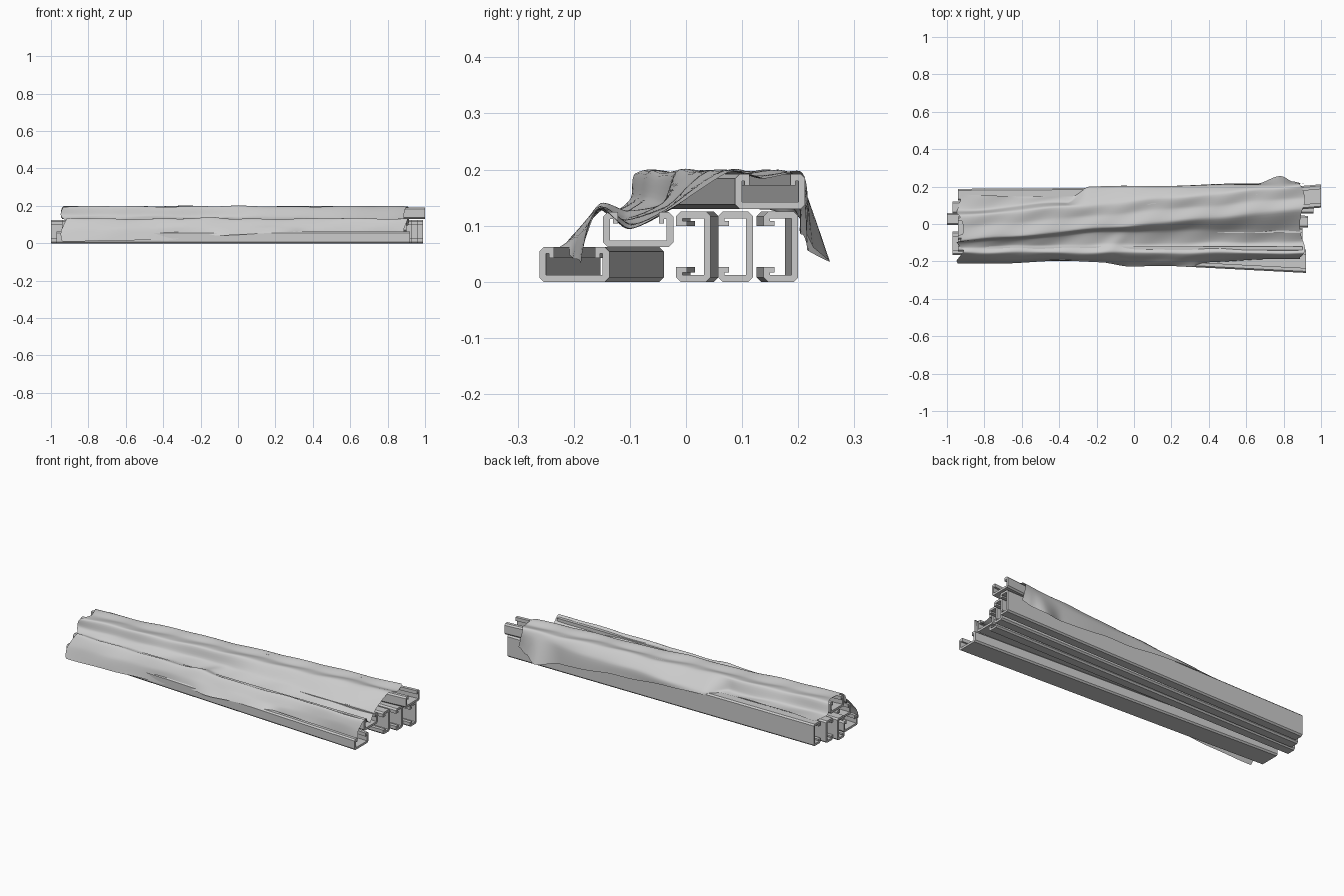
import bpy, math
from mathutils import Vector

if "Cube" in bpy.data.objects:
    bpy.data.objects.remove(bpy.data.objects["Cube"])


def material(name, value):
    m = bpy.data.materials.new(name)
    m.use_nodes = True
    colour = (value, value, value, 1)
    m.diffuse_color = colour
    m.node_tree.nodes["Principled BSDF"].inputs["Base Color"].default_value = colour
    return m


STEEL = material("steel grey", 0.6)
CLOTH = material("cloth grey", 0.6)


def mesh_object(name, verts, faces, mat):
    me = bpy.data.meshes.new(name)
    me.from_pydata(verts, [], faces)
    me.materials.append(mat)
    ob = bpy.data.objects.new(name, me)
    bpy.context.collection.objects.link(ob)
    return ob


# Lipped channel section: half outline, opening upwards
W, D, T, C = 0.0625, 0.062, 0.012, 0.008
LIP, HOOK = 0.026, 0.016
half = [(W - C, 0), (W, C), (W, D - C), (W - C, D), (W - LIP, D),
        (W - LIP, D - HOOK - 0.004), (W - LIP + 0.009, D - HOOK - 0.004),
        (W - LIP + 0.009, D - T), (W - T, D - T), (W - T, T)]
section = half + [(-u, v) for u, v in reversed(half)]


def channel(name, x0, x1, y0, y1, z, sideways=False):
    """Channel running from (x0, y0) to (x1, y1); y is the section centre."""
    verts = []
    for x, y in ((x0, y0), (x1, y1)):
        for u, v in section:
            if sideways:
                verts.append((x, y + D / 2 - v, z + W + u))
            else:
                verts.append((x, y + u, z + v))
    n = len(section)
    faces = [(i, (i + 1) % n, n + (i + 1) % n, n + i) for i in range(n)]
    faces += [tuple(range(n)), tuple(range(n, 2 * n))]
    ob = mesh_object(name, verts, faces, STEEL)
    # consistent outward normals
    import bmesh
    bm = bmesh.new()
    bm.from_mesh(ob.data)
    bmesh.ops.recalc_face_normals(bm, faces=bm.faces)
    bm.to_mesh(ob.data)
    bm.free()


channel("front_lower_channel", -0.97, 0.92, -0.102, -0.199, 0)
channel("front_upper_channel", -0.94, 0.90, -0.085, -0.085, 0.062)
channel("inner_side_channel", -1.0, 0.93, 0.027, 0.013, 0, True)
channel("middle_side_channel", -0.97, 0.96, 0.088, 0.088, 0, True)
channel("rear_side_channel", -0.94, 0.99, 0.157, 0.169, 0, True)
channel("top_channel", -0.94, 1.0, -0.022, 0.150, 0.130)


# Draped sheet: guide lines along x, each a list of (x, y, z)
guides = [
    [(-.93, -.215, .012), (-.4, -.2, .015), (-.2, -.2, .045), (0, -.228, .045),
     (.3, -.225, .06), (.42, -.2, .045), (.9, -.185, .03)],
    [(-.93, -.19, .075), (-.1, -.185, .09), (.1, -.195, .09), (.9, -.175, .085)],
    [(-.93, -.153, .130), (.9, -.153, .133)],
    [(-.93, -.125, .126), (-.3, -.11, .118), (.9, -.1, .095)],
    [(-.93, -.096, .150), (0, -.04, .138), (.9, -.03, .128)],
    [(-.93, -.090, .196), (.9, .075, .196)],
    [(-.93, -.02, .190), (.9, .14, .187)],
    [(-.93, .044, .196), (.9, .203, .197)],
    [(-.93, .075, .138), (-.36, .115, .138), (-.24, .19, .137),
     (.4, .205, .145), (.9, .216, .165)],
    [(-.93, .16, .132), (-.6, .145, .132), (-.33, .15, .132), (-.24, .2, .115),
     (.3, .207, .085), (.65, .218, .055), (.78, .258, .035), (.85, .225, .06),
     (.9, .212, .085)],
]


def at(line, x):
    for (xa, ya, za), (xb, yb, zb) in zip(line, line[1:]):
        if x <= xb:
            break
    t = min(max((x - xa) / (xb - xa), 0), 1)
    t = t * t * (3 - 2 * t) if len(line) > 2 else t
    return Vector((ya + (yb - ya) * t, za + (zb - za) * t))


def spline(p, steps):
    out = []
    for i in range(len(p) - 1):
        a, b, c, d = p[max(i - 1, 0)], p[i], p[i + 1], p[min(i + 2, len(p) - 1)]
        for k in range(steps):
            t = k / steps
            m0, m1 = (c - a) * 0.35, (d - b) * 0.35
            out.append(b * (2 * t**3 - 3 * t**2 + 1) + m0 * (t**3 - 2 * t**2 + t)
                       + c * (3 * t**2 - 2 * t**3) + m1 * (t**3 - t**2))
    return out + [p[-1]]


verts, faces = [], []
STATIONS, STEPS = 120, 6
for i in range(STATIONS + 1):
    x = -0.93 + 1.83 * i / STATIONS
    row = spline([at(g, x) for g in guides], STEPS)
    for j, (y, z) in enumerate(row):
        s = j / (len(row) - 1)
        # long soft creases and one diagonal fold
        z += 0.002 * math.sin(9 * x + 14 * s) + 0.0015 * math.sin(23 * x - 31 * s)
        y += 0.003 * math.sin(12 * x + 9 * s)
        fold = (x + 0.12 - 0.9 * (y + 0.12)) / 0.05
        z += 0.012 * math.exp(-fold**2) * math.exp(-((y + 0.1) / 0.06)**2)
        # wavy end hems
        hem = 0.018 * math.sin(16 * s + 0.5) * (x / 0.93)**8
        verts.append((x - hem, y, max(z, 0.004)))
n = len(row)
for i in range(STATIONS):
    for j in range(n - 1):
        a = i * n + j
        faces.append((a, a + n, a + n + 1, a + 1))
sheet = mesh_object("draped_sheet", verts, faces, CLOTH)
for p in sheet.data.polygons:
    p.use_smooth = True
